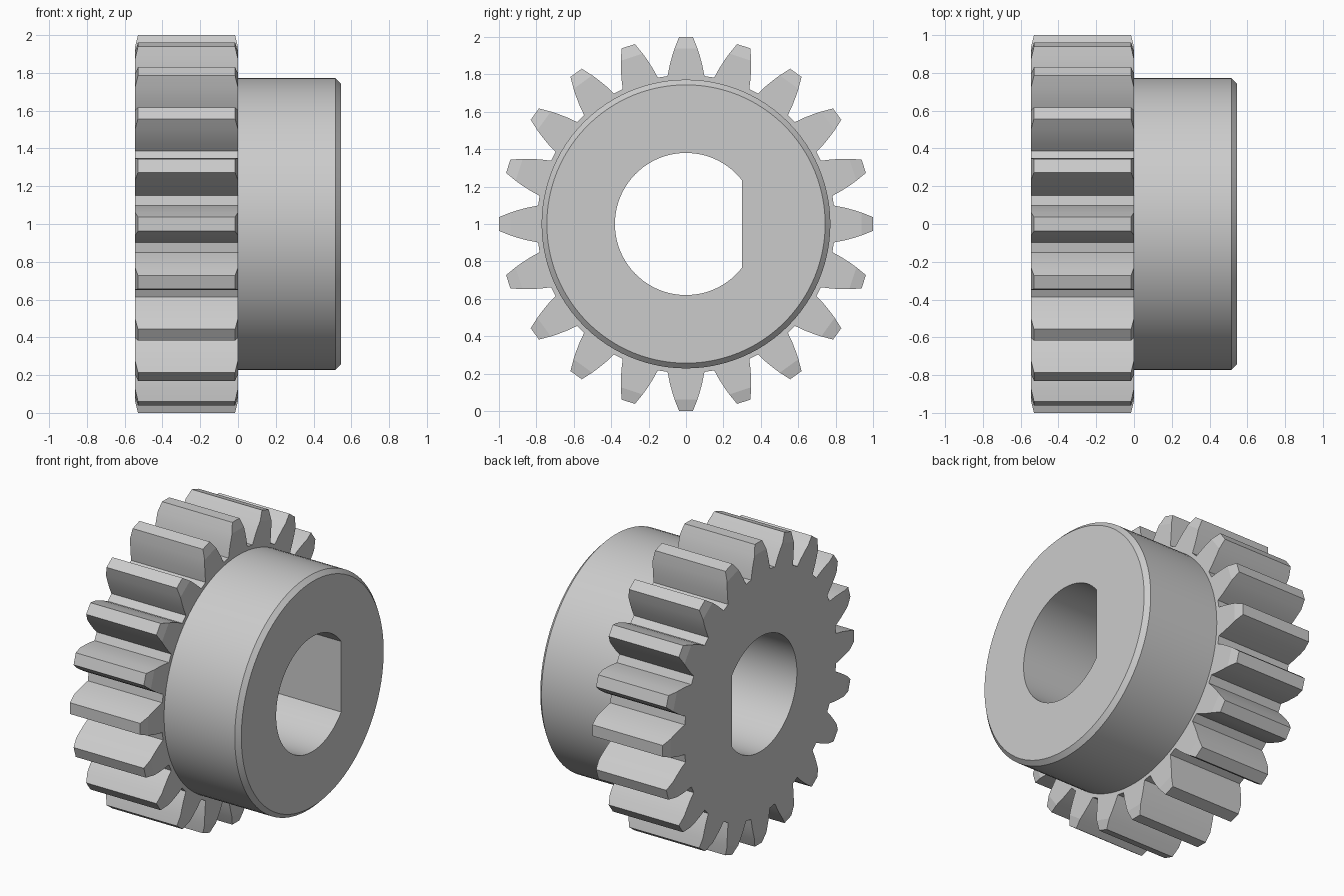
import bpy, bmesh
from math import sin, cos, acos, radians, tau

cube = bpy.data.objects.get("Cube")
if cube:
    bpy.data.objects.remove(cube, do_unlink=True)

TEETH = 20
BACK, STEP, END = -0.545, 0.0, 0.545
HUB_R, HUB_CHAMFER = 0.772, 0.028
BORE_R, BORE_FLAT = 0.38, 0.30
CHAMFER_R, CHAMFER_SLOPE = 0.94, 0.26
# tooth flank from root to tip: radius, half angle in degrees
FLANK = [(0.797, 7.1), (0.85, 5.95), (0.9, 4.75), (CHAMFER_R, 3.75), (1.0, 2.14)]

bm = bmesh.new()


def polar(x, r, a):
    return bm.verts.new((x, r * cos(a), r * sin(a) + 1))


def circle(x, r, n=96):
    return [polar(x, r, tau * i / n) for i in range(n)]


def bore_loop(x, n=64):
    # round bore with one flat on the +y side
    a = acos(BORE_FLAT / BORE_R)
    return [polar(x, BORE_R, a + (tau - 2 * a) * i / n) for i in range(n + 1)]


def wall(a, b):
    for i in range(len(a)):
        j = (i + 1) % len(a)
        bm.faces.new((a[i], a[j], b[j], b[i]))


def edges_of(loop):
    result = []
    for i, v in enumerate(loop):
        w = loop[(i + 1) % len(loop)]
        result.append(bm.edges.get((v, w)) or bm.edges.new((v, w)))
    return result


def annulus(outer, inner):
    bmesh.ops.triangle_fill(bm, edges=edges_of(outer) + edges_of(inner),
                            use_beauty=True, normal=(1, 0, 0))


def toothed_end(x, inward):
    """Tooth outline on one end, tips chamfered; returns the outline and root loops."""
    outline, root = [], []
    for t in range(TEETH):
        mid = tau * t / TEETH
        sides = []
        for sign in (-1, 1):
            sides.append([polar(x + inward * max(0, r - CHAMFER_R) * CHAMFER_SLOPE,
                                r, mid + sign * radians(h)) for r, h in FLANK])
        low, high = sides
        for i in range(len(FLANK) - 1):
            bm.faces.new((low[i], low[i + 1], high[i + 1], high[i]))
        outline += low + high[::-1]
        root += [low[0], high[0]]
    return outline, root


# toothed ring
back_outline, back_root = toothed_end(BACK, 1)
step_outline, step_root = toothed_end(STEP, -1)
wall(back_outline, step_outline)

# hub with chamfered rim
hub_base = circle(STEP, HUB_R)
hub_edge = circle(END - HUB_CHAMFER, HUB_R)
hub_rim = circle(END, HUB_R - HUB_CHAMFER)
wall(hub_base, hub_edge)
wall(hub_edge, hub_rim)

# bore and flat end faces
bore_back, bore_end = bore_loop(BACK), bore_loop(END)
wall(bore_back, bore_end)
annulus(back_root, bore_back)
annulus(step_root, hub_base)
annulus(hub_rim, bore_end)

bmesh.ops.recalc_face_normals(bm, faces=bm.faces[:])
mesh = bpy.data.meshes.new("spur_gear")
bm.to_mesh(mesh)
bm.free()

# plain metal grey
grey = bpy.data.materials.new("plain_grey")
grey.use_nodes = True
colour = (0.6, 0.6, 0.6, 1)
grey.diffuse_color = colour
grey.node_tree.nodes["Principled BSDF"].inputs["Base Color"].default_value = colour
mesh.materials.append(grey)

gear = bpy.data.objects.new("spur_gear_with_hub", mesh)
bpy.context.collection.objects.link(gear)
bpy.ops.object.select_all(action="DESELECT")
gear.select_set(True)
bpy.context.view_layer.objects.active = gear
bpy.ops.object.shade_smooth_by_angle(angle=radians(12))
